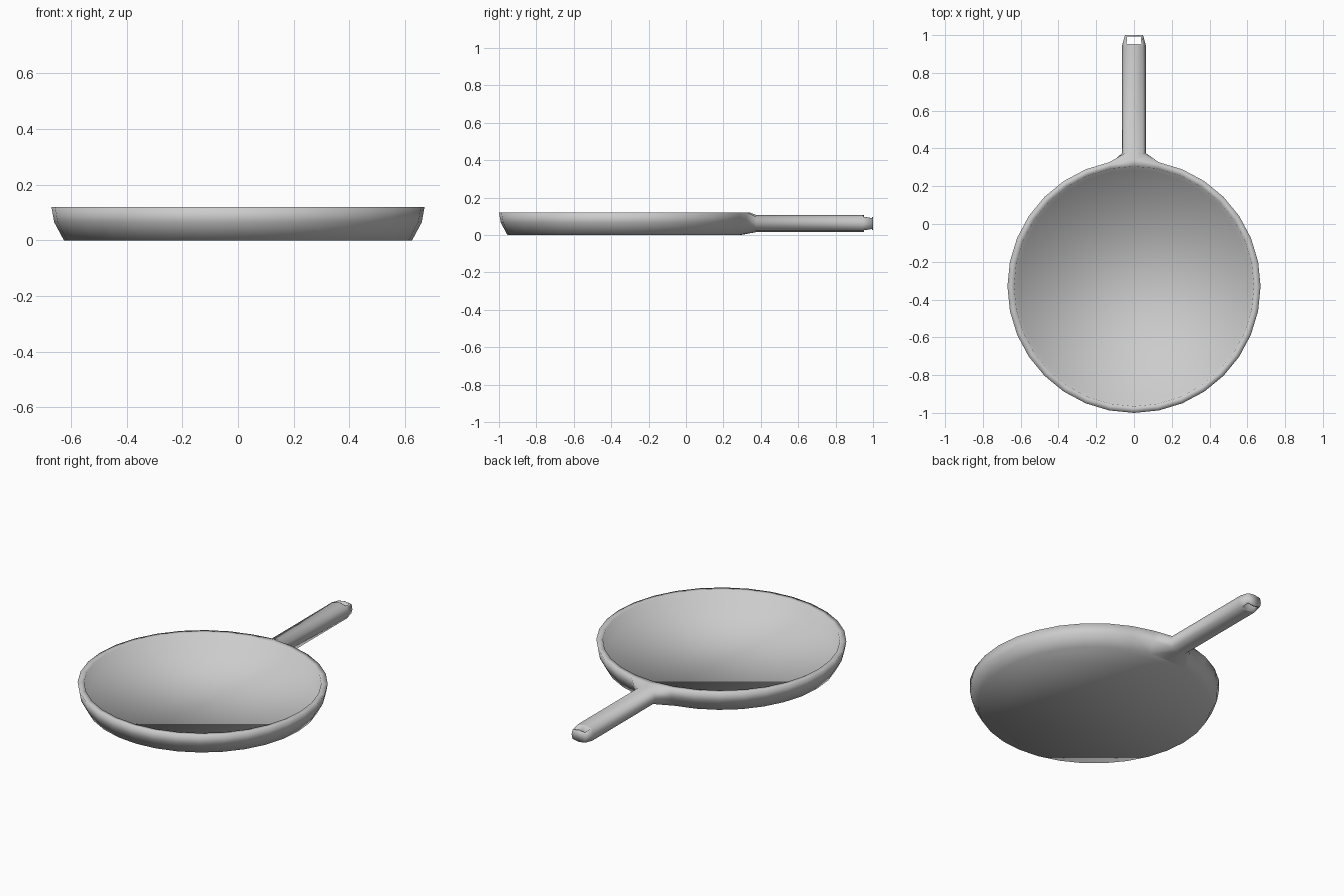
import bpy, bmesh, math

cube = bpy.data.objects.get("Cube")
if cube:
    bpy.data.objects.remove(cube, do_unlink=True)

SIDES = 32
PAN_Y = -0.33

metal = bpy.data.materials.new("grey metal")
metal.use_nodes = True
colour = (0.6, 0.6, 0.6, 1)
metal.diffuse_color = colour
metal.node_tree.nodes["Principled BSDF"].inputs["Base Color"].default_value = colour

bm = bmesh.new()


def ring(radius, z):
    """Circle of vertices; index 0 points to the back."""
    step = 2 * math.pi / SIDES
    return [bm.verts.new((radius * math.sin(i * step),
                          PAN_Y + radius * math.cos(i * step), z))
            for i in range(SIDES)]


def skin(a, b, skip=()):
    """Join two closed loops with quads."""
    n = len(a)
    return [bm.faces.new((a[i], a[(i + 1) % n], b[(i + 1) % n], b[i]))
            for i in range(n) if i not in skip]


# Pan: outer wall, rim, inner wall, floor
profile = [(0.625, 0), (0.66, 0.065), (0.67, 0.12), (0.635, 0.12), (0.615, 0.035)]
rings = [ring(r, z) for r, z in profile]
for k in range(len(rings) - 1):
    # leave an opening at the back of the outer wall for the handle
    skin(rings[k], rings[k + 1], skip=(0, SIDES - 1) if k < 2 else ())
bm.faces.new(rings[0])
bm.faces.new(rings[-1])

# Handle: eight-sided loops grown out of the opening
low, mid, top = rings[:3]
loop = [top[-1], top[0], top[1], mid[1], low[1], low[0], low[-1], mid[-1]]


def handle_loop(y, wide, corner, high, shoulder):
    zc = 0.061
    points = [(-corner, shoulder), (0, high), (corner, shoulder), (wide, 0),
              (corner, -shoulder), (0, -high), (-corner, -shoulder), (-wide, 0)]
    return [bm.verts.new((x, y, zc + z)) for x, z in points]


sections = [(0.375, 0.063, 0.047, 0.046, 0.036),
            (0.945, 0.063, 0.047, 0.046, 0.036),
            (1.0, 0.048, 0.042, 0.034, 0.027)]
for section in sections:
    nxt = handle_loop(*section)
    faces = skin(loop, nxt)
    loop = nxt
bm.faces.new(loop)
bmesh.ops.recalc_face_normals(bm, faces=bm.faces)

# Hanging hole through the tip
hole = [faces[i] for i in (0, 1, 4, 5)]
bmesh.ops.inset_region(bm, faces=hole, thickness=0.007, use_even_offset=True)
edges = {e for f in hole for e in f.edges
         if sum(g in hole for g in e.link_faces) == 1}
bmesh.ops.delete(bm, geom=hole, context="FACES")
bmesh.ops.bridge_loops(bm, edges=list(edges))
bmesh.ops.recalc_face_normals(bm, faces=bm.faces)

for face in bm.faces:
    face.smooth = True

mesh = bpy.data.meshes.new("frying_pan")
bm.to_mesh(mesh)
bm.free()
mesh.materials.append(metal)
pan = bpy.data.objects.new("frying_pan", mesh)
bpy.context.collection.objects.link(pan)
